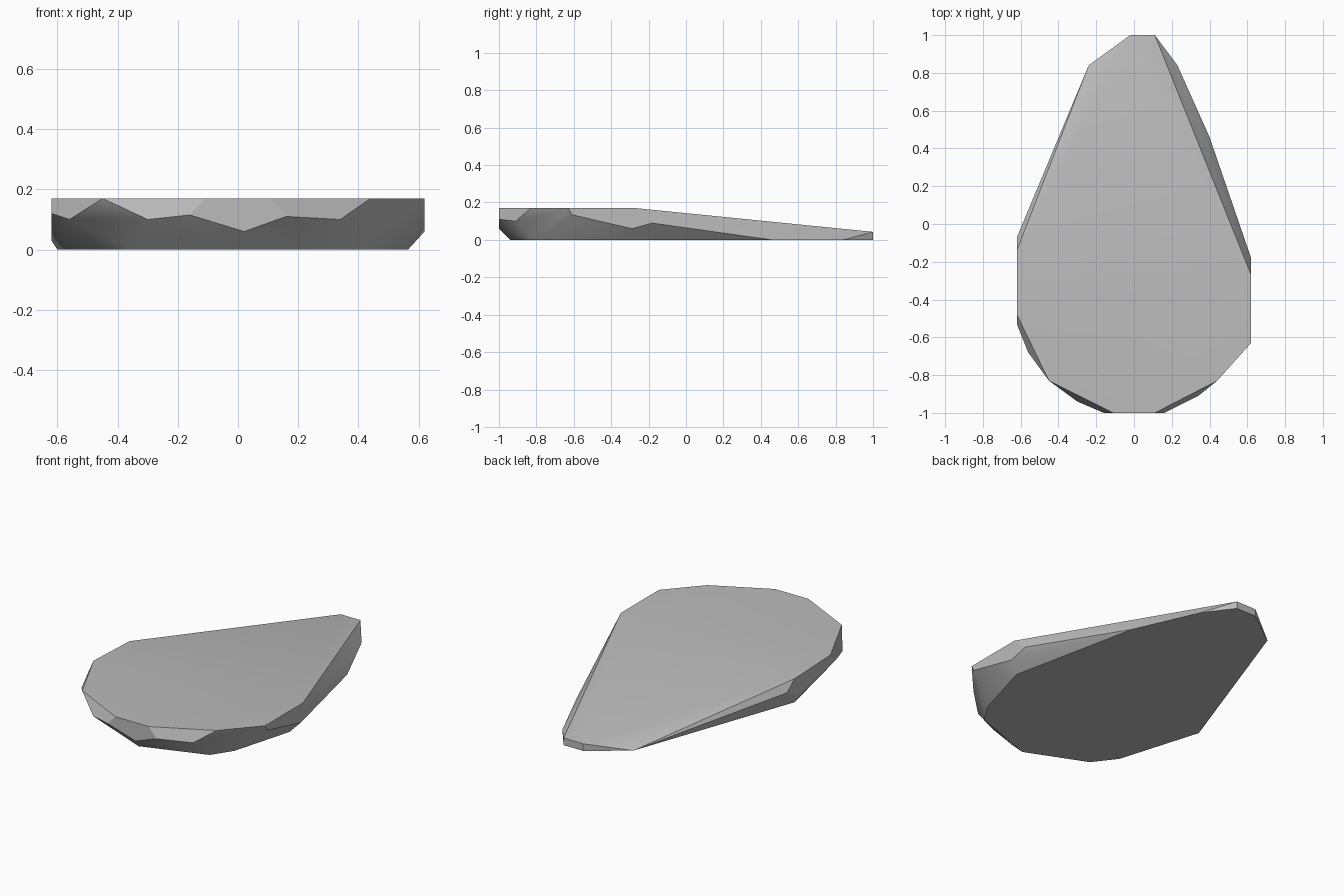
import bpy
import bmesh
import math

default_cube = bpy.data.objects.get("Cube")
if default_cube:
    bpy.data.objects.remove(default_cube, do_unlink=True)


def make_material(name, colour):
    material = bpy.data.materials.new(name)
    material.use_nodes = True
    material.diffuse_color = colour
    material.node_tree.nodes["Principled BSDF"].inputs["Base Color"].default_value = colour
    return material


def top_height(y):
    """Level over the broad front, then a straight slope down to the tip."""
    return 0.17 - 0.127 * max(0, y + 0.27) / 1.27


# Upper rim, running round from the broad left side to the narrow tip
upper_rim = [(-.62, -.14), (-.62, -.48), (-.45, -.83), (-.11, -1), (.11, -1),
             (.44, -.83), (.62, -.63), (.62, -.27), (.11, 1), (-.02, 1)]

# Underside outline, resting on the ground
underside = [(-.6, -.17), (-.45, -.66), (-.35, -.79), (0, -.94), (.38, -.81),
             (.46, -.69), (.565, -.32), (.4, .46), (.23, .84), (.11, 1),
             (-.02, 1), (-.24, .84)]

# Chipped points around the flank, between the two outlines
flank = [(-.62, -.17, .03), (-.62, -.07, .1), (-.62, -.53, .12), (-.56, -.68, .1),
         (-.3, -.94, .1), (-.16, -1, .115), (.02, -1, .06), (.16, -1, .11),
         (.34, -.91, .1), (.62, -.61, .135), (.62, -.29, .06), (.62, -.18, .09)]

points = [(x, y, top_height(y)) for x, y in upper_rim]
points += [(x, y, 0) for x, y in underside]
points += flank

# Wrap the outlines into one faceted stone
bm = bmesh.new()
for point in points:
    bm.verts.new(point)
hull = bmesh.ops.convex_hull(bm, input=bm.verts)
loose = [v for v in bm.verts if not v.link_faces]
bmesh.ops.delete(bm, geom=loose, context='VERTS')

# Merge nearly coplanar triangles into broad facets
bmesh.ops.dissolve_limit(bm, angle_limit=math.radians(2), verts=bm.verts, edges=bm.edges)
bmesh.ops.recalc_face_normals(bm, faces=bm.faces)

mesh = bpy.data.meshes.new("flat_stone")
bm.to_mesh(mesh)
bm.free()
stone = bpy.data.objects.new("flat_stone", mesh)
bpy.context.collection.objects.link(stone)
mesh.materials.append(make_material("stone grey", (0.5, 0.5, 0.5, 1)))

# Soft shading across the top, crisp edges on the chipped flank
bpy.ops.object.select_all(action='DESELECT')
stone.select_set(True)
bpy.context.view_layer.objects.active = stone
bpy.ops.object.shade_smooth_by_angle(angle=math.radians(30))
